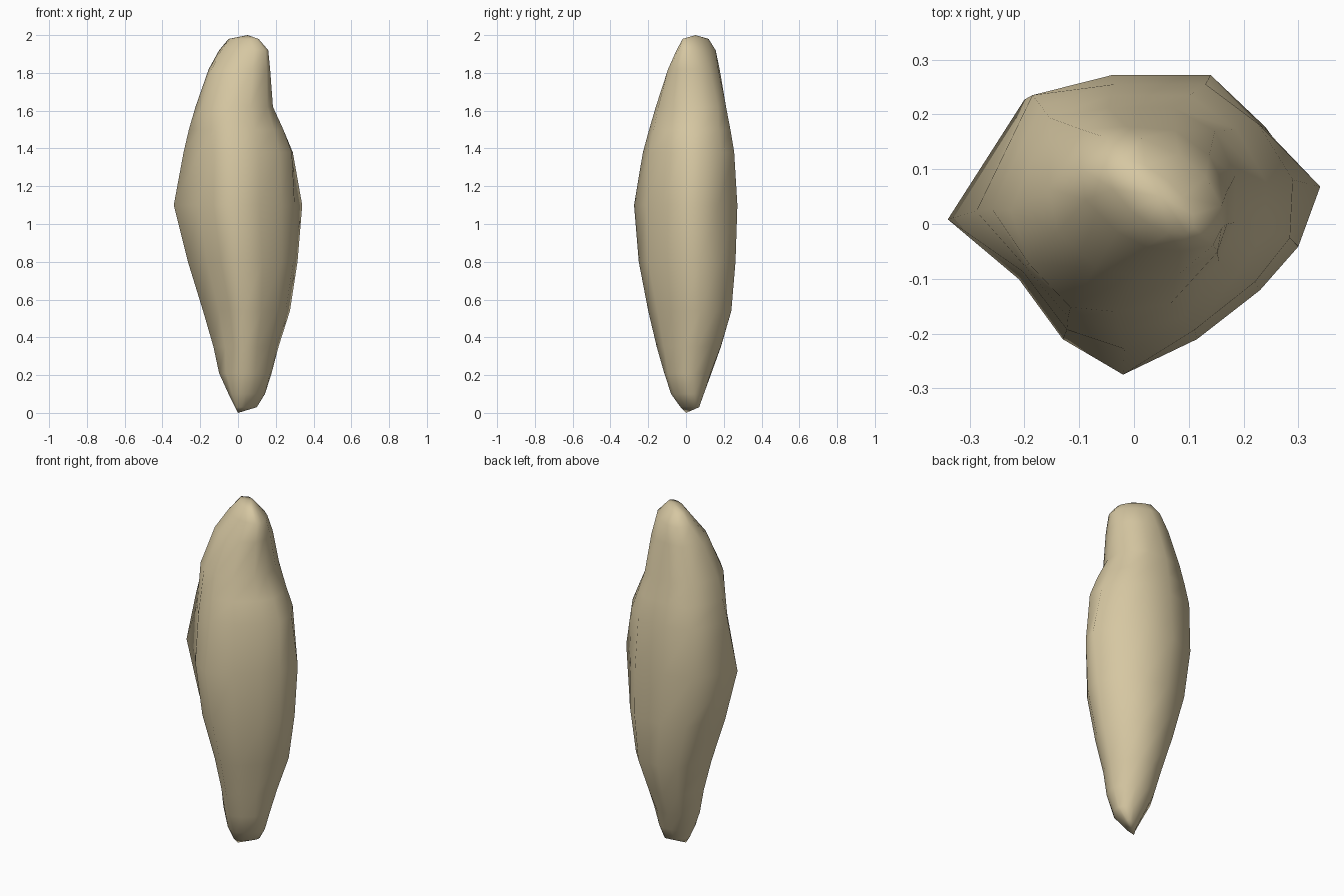
import bpy, bmesh, math

# Plan outline of the rock at its widest
OUTLINE = [(-0.34, 0.01), (-0.21, -0.10), (-0.13, -0.21), (-0.02, -0.275),
           (0.115, -0.21), (0.23, -0.12), (0.30, -0.04), (0.34, 0.07),
           (0.24, 0.175), (0.14, 0.275), (-0.04, 0.275), (-0.20, 0.23)]

# Sections: z, left, right, front, back, skew angle, blend to skewed oval, fullness
SECTIONS = [
    (0.03, -0.015, 0.10, -0.03, 0.07, -40, 1.0, 1.0),
    (0.10, -0.05, 0.145, -0.08, 0.095, -14, 0.8, 1.0),
    (0.21, -0.10, 0.18, -0.115, 0.135, 0, 0.5, 1.0),
    (0.35, -0.13, 0.215, -0.155, 0.185, 0, 0.1, 1.0),
    (0.54, -0.185, 0.275, -0.20, 0.24, 0, 0.0, 1.02),
    (0.80, -0.265, 0.315, -0.25, 0.262, 0, 0.0, 1.05),
    (1.10, -0.34, 0.34, -0.275, 0.272, 0, 0.0, 1.0),
    (1.38, -0.288, 0.29, -0.228, 0.255, 0, 0.1, 1.1),
    (1.50, -0.26, 0.24, -0.195, 0.235, 0, 0.3, 1.1),
    (1.62, -0.225, 0.185, -0.16, 0.212, -5, 0.5, 1.13),
    (1.82, -0.155, 0.17, -0.095, 0.178, 8, 0.9, 1.08),
    (1.92, -0.10, 0.16, -0.05, 0.157, 25, 1.0, 1.05),
    (1.98, -0.05, 0.11, -0.02, 0.12, 42, 1.0, 1.0),
]


def section(bm, z, x0, x1, y0, y1, skew, blend, full):
    ring = []
    for px, py in OUTLINE:
        u, v = px / 0.34, py / 0.275
        t = math.atan2(v, u)
        u += (math.cos(t) - u) * blend
        v += (math.sin(t - math.radians(skew)) - v) * blend
        u, v = (max(-1, min(1, c * full)) for c in (u, v))
        ring.append(bm.verts.new(((x0 + x1) / 2 + u * (x1 - x0) / 2,
                                  (y0 + y1) / 2 + v * (y1 - y0) / 2, z)))
    return ring


# Loft the sections and close both ends with a point
bm = bmesh.new()
rings = [section(bm, *s) for s in SECTIONS]
n = len(OUTLINE)
for a, b in zip(rings, rings[1:]):
    for i in range(n):
        j = (i + 1) % n
        bm.faces.new((a[i], a[j], b[j], b[i]))
for ring, tip in ((rings[0], (0, 0, 0)), (rings[-1], (0.05, 0.05, 2.0))):
    v = bm.verts.new(tip)
    for i in range(n):
        bm.faces.new((ring[i], ring[(i + 1) % n], v))
bmesh.ops.recalc_face_normals(bm, faces=bm.faces)
for f in bm.faces:
    f.smooth = True

mesh = bpy.data.meshes.new("standing_rock")
bm.to_mesh(mesh)
bm.free()
rock = bpy.data.objects.new("standing_rock", mesh)
bpy.context.collection.objects.link(rock)

# Sandy stone colour
mat = bpy.data.materials.new("sandstone")
mat.diffuse_color = (0.67, 0.57, 0.36, 1)
mesh.materials.append(mat)
